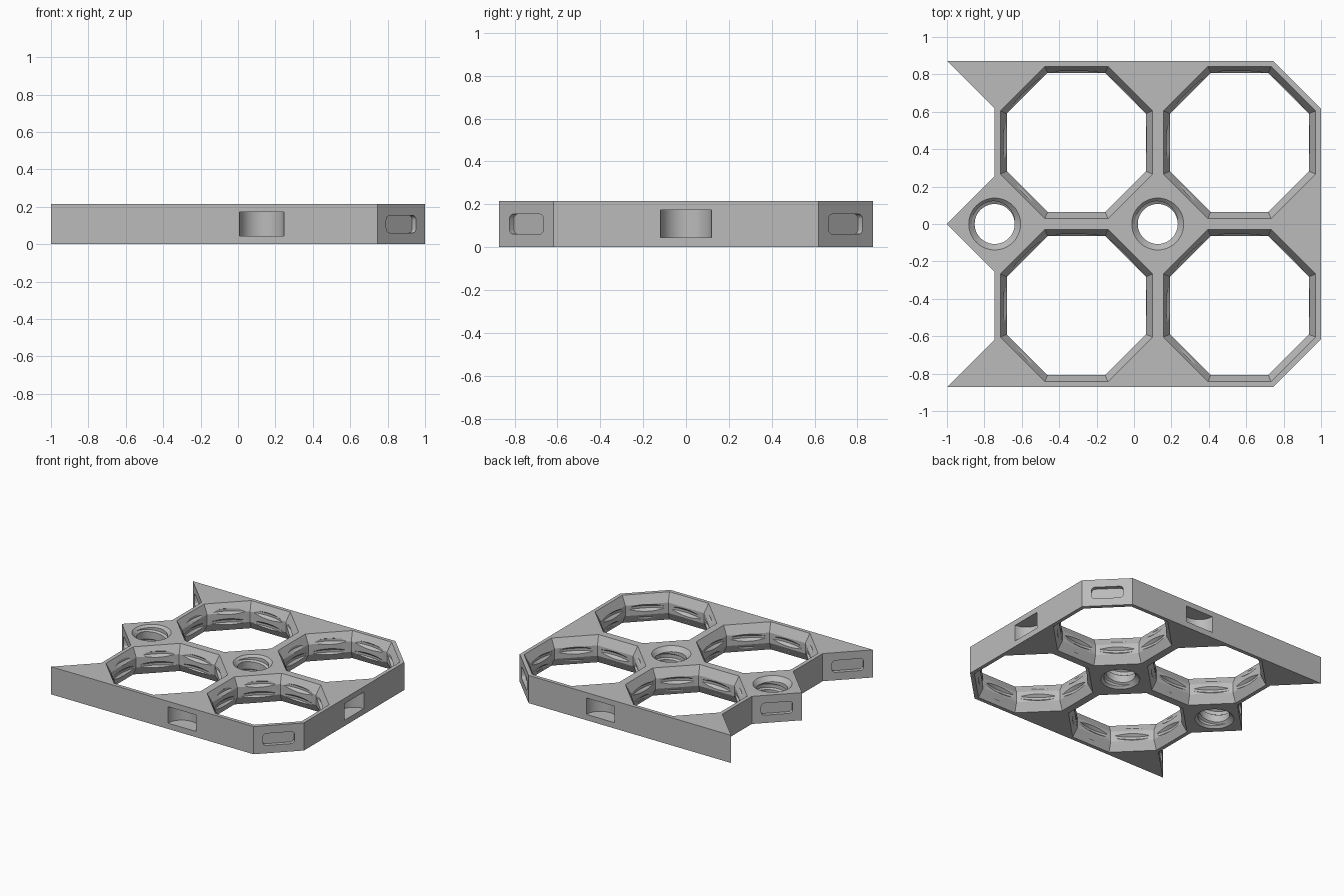
import bpy, bmesh, math
from mathutils import Matrix, Vector

old = bpy.data.objects.get("Cube")
if old:
    bpy.data.objects.remove(old, do_unlink=True)

H = 0.215            # board height
CELL = 0.872         # cell pitch
CUT = 0.255          # corner cut of a cell
HALF = CELL / 2
COLS = (1 - HALF - CELL, 1 - HALF)
ROWS = (-HALF, HALF)

grey = bpy.data.materials.new("plain_grey")
grey.use_nodes = True
grey.diffuse_color = (0.5, 0.5, 0.5, 1)
grey.node_tree.nodes["Principled BSDF"].inputs["Base Color"].default_value = (0.5, 0.5, 0.5, 1)


def finish(name, bm):
    bmesh.ops.recalc_face_normals(bm, faces=bm.faces)
    mesh = bpy.data.meshes.new(name)
    bm.to_mesh(mesh)
    bm.free()
    mesh.materials.append(grey)
    obj = bpy.data.objects.new(name, mesh)
    bpy.context.collection.objects.link(obj)
    return obj


def loft(name, rings, closed=False):
    """Skin a list of point rings and cap both ends."""
    bm = bmesh.new()
    vs = [[bm.verts.new(p) for p in ring] for ring in rings]
    for a, b in zip(vs, vs[1:]):
        for i in range(len(a)):
            j = (i + 1) % len(a)
            bm.faces.new((a[i], a[j], b[j], b[i]))
    bm.faces.new(vs[0])
    bm.faces.new(vs[-1])
    return finish(name, bm)


def turned(name, centre, profile, sides, phase=0.0):
    """Stack of regular polygons from (radius, z) pairs."""
    rings = []
    for r, z in profile:
        angles = [phase + math.tau * i / sides for i in range(sides)]
        rings.append([(centre[0] + r * math.cos(a), centre[1] + r * math.sin(a), z) for a in angles])
    return loft(name, rings)


def thread(name, centre, root, crest, root_w, crest_w, pitch, steps=64):
    """Helical tooth running through the whole board height."""
    section = ((root, -root_w / 2), (crest, -crest_w / 2), (crest, crest_w / 2), (root, root_w / 2))
    turns = H / pitch + 1
    count = int(turns * steps)
    rings = []
    for i in range(count + 1):
        a = math.tau * i / steps
        z = H / 2 + pitch * (i / steps - turns / 2)
        rings.append([(centre[0] + r * math.cos(a), centre[1] + r * math.sin(a), z + dz)
                      for r, dz in section])
    return loft(name, rings)


def slot(name, x, y, angle):
    """Shallow rounded pocket in a diagonal side."""
    bm = bmesh.new()
    bmesh.ops.create_cube(bm, size=1)
    bmesh.ops.scale(bm, vec=(0.226, 0.06, 0.093), verts=bm.verts)
    edges = [e for e in bm.edges if abs((e.verts[0].co - e.verts[1].co).y) > 0.01]
    bmesh.ops.bevel(bm, geom=edges, offset=0.025, segments=4, profile=0.5, affect='EDGES')
    place = Matrix.Translation(Vector((x, y, H / 2))) @ Matrix.Rotation(angle, 4, 'Z')
    bmesh.ops.transform(bm, matrix=place, verts=bm.verts)
    return finish(name, bm)


# Board outline: half of it, mirrored across y
inner = -1 + CUT
upper = [(-1, 0), (inner, CUT), (inner, CELL - CUT), (-1, CELL),
         (1 - CUT, CELL), (1, CELL - CUT)]
outline = upper + [(x, -y) for x, y in reversed(upper[1:])]
board = loft("board", [[(x, y, z) for x, y in outline] for z in (0, H)])

cutters = []

# Large eight-sided openings, waisted in the middle and threaded
apothem = math.cos(math.pi / 8)
WIDE, NARROW, TAPER, OUT = 0.407, 0.372, 0.067, 0.02
flare = WIDE + (WIDE - NARROW) * OUT / TAPER
large = [(flare, -OUT), (NARROW, TAPER), (NARROW, H - TAPER), (flare, H + OUT)]
for x in COLS:
    for y in ROWS:
        cutters.append(turned("large_opening", (x, y), [(r / apothem, z) for r, z in large], 8, math.pi / 8))
        cutters.append(thread("large_thread", (x, y), 0.368, 0.3925, 0.062, 0.018, 0.087))

# Small round holes with countersunk rims and a thread
small = [(0.158, -OUT), (0.107, 0.033), (0.107, H - 0.033), (0.158, H + OUT)]
for x in (inner, inner + CELL):
    cutters.append(turned("small_hole", (x, 0), small, 48))
    cutters.append(thread("small_thread", (x, 0), 0.1, 0.1225, 0.056, 0.027, 0.105, 48))

# Half-round pockets in the straight sides
for x, y in ((inner + CELL, -CELL), (inner + CELL, CELL), (1, 0)):
    cutters.append(turned("side_pocket", (x, y), [(0.12, 0.045), (0.12, 0.173)], 40))

# Rounded slots in the diagonal sides
edge = 1 - CUT / 2
for s in (-1, 1):
    turn = s * math.pi / 4
    cutters.append(slot("corner_slot", edge, s * (CELL - CUT / 2), -turn))
    cutters.append(slot("tip_slot", -edge, s * (CELL - CUT / 2), -turn))
    cutters.append(slot("point_slot", -edge, s * CUT / 2, turn))

# Carve the board
bpy.context.view_layer.objects.active = board
board.select_set(True)
for cutter in cutters:
    cutter.hide_render = True
    mod = board.modifiers.new(cutter.name, 'BOOLEAN')
    mod.operation = 'DIFFERENCE'
    mod.solver = 'EXACT'
    mod.object = cutter
    bpy.ops.object.modifier_apply(modifier=mod.name)
for cutter in cutters:
    bpy.data.objects.remove(cutter, do_unlink=True)

board.data.materials.clear()
board.data.materials.append(grey)
bpy.ops.object.shade_smooth_by_angle(angle=math.radians(20))
